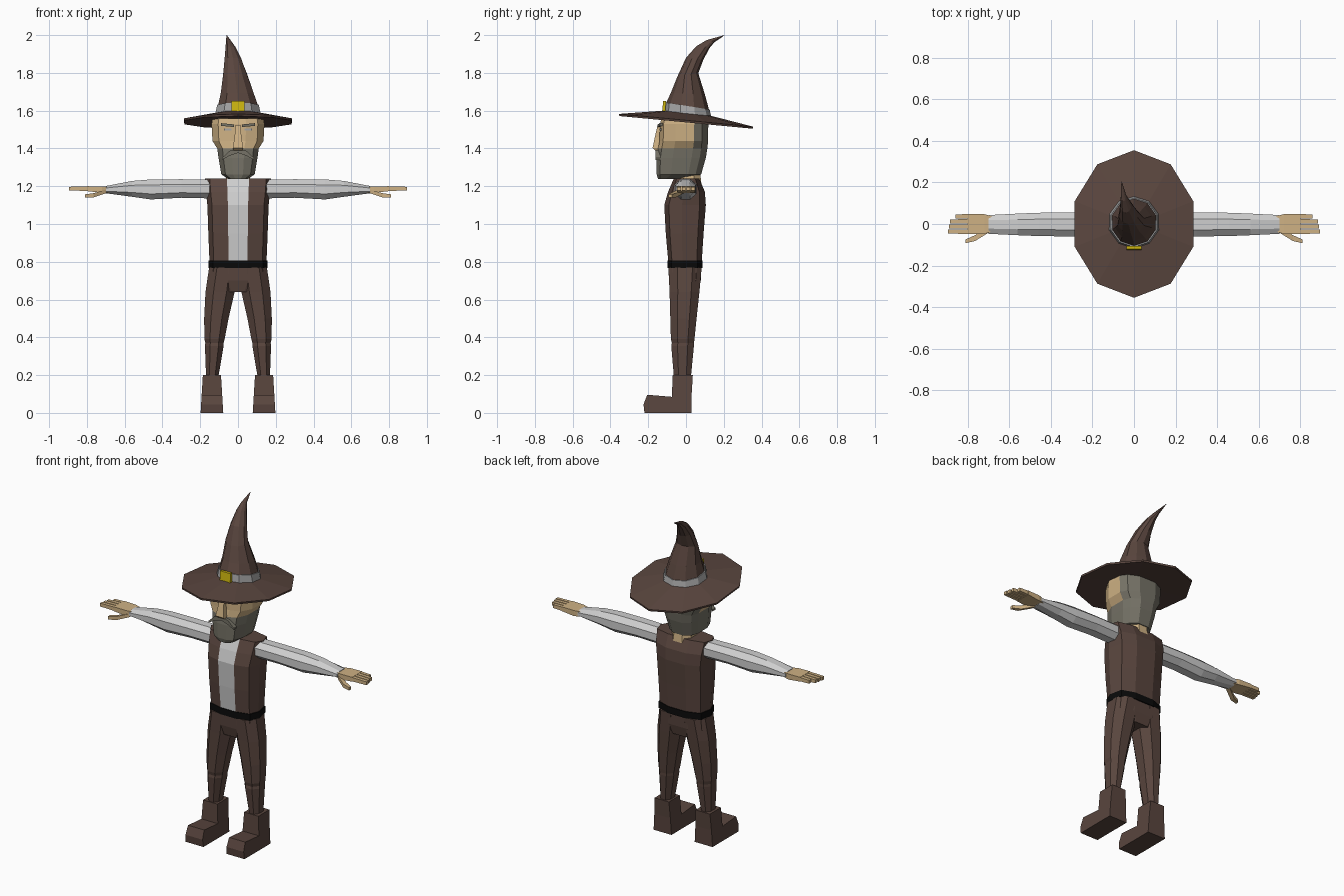
import bpy, bmesh, math


def mat(name, r, g, b):
    m = bpy.data.materials.new(name)
    m.diffuse_color = (r, g, b, 1)
    return m


BROWN = mat("brown cloth", 0.10, 0.060, 0.048)
SHIRT = mat("pale shirt", 0.62, 0.62, 0.62)
BAND = mat("grey band", 0.38, 0.38, 0.38)
HAIR = mat("grey hair", 0.18, 0.17, 0.135)
SKIN = mat("skin", 0.62, 0.44, 0.23)
GOLD = mat("yellow buckle", 0.62, 0.47, 0.005)
BLACK = mat("black leather", 0.003, 0.003, 0.003)


def both(half):
    """Close a right-half outline by mirroring it in x."""
    return half + [(-x, y) for x, y in reversed(half) if x]


def ngon(n, start=0.0):
    return [(math.cos(start + i * math.tau / n), math.sin(start + i * math.tau / n)) for i in range(n)]


BOX = [(-1, -1), (1, -1), (1, 1), (-1, 1)]
OCT = [(-.45, -1), (.45, -1), (1, -.45), (1, .45), (.45, 1), (-.45, 1), (-1, .45), (-1, -.45)]
TEN = ngon(10, math.pi / 2)
TORSO = both([(.33, -1), (.85, -.78), (1, -.15), (.9, .7), (.4, 1)])
HEAD = both([(.3, -1), (.75, -.85), (1, -.35), (1, .42), (.85, .75), (.4, 1)])


def level(prof, cx, cy, z, hx, hy, tilt=0.0):
    """Horizontal cross-section; tilt lifts the back."""
    return [(cx + hx * x, cy + hy * y, z + tilt * hy * y) for x, y in prof]


def across(prof, x, cy, cz, hy, hz):
    """Cross-section facing along x."""
    return [(x, cy + hy * a, cz + hz * b) for a, b in prof]


def loft(name, rings, mats, rule=None, mirror=False):
    """Skin a row of cross-sections and cap the ends."""
    bm = bmesh.new()
    rows = [[bm.verts.new(p) for p in r] for r in rings]
    n = len(rows[0])
    for a, b in zip(rows, rows[1:]):
        for i in range(n):
            j = (i + 1) % n
            bm.faces.new((a[i], a[j], b[j], b[i]))
    bm.faces.new(rows[0][::-1])
    bm.faces.new(rows[-1])
    bmesh.ops.recalc_face_normals(bm, faces=bm.faces)
    if rule:
        for f in bm.faces:
            f.material_index = rule(f.calc_center_median(), f.normal)
    me = bpy.data.meshes.new(name)
    bm.to_mesh(me)
    bm.free()
    for m in mats:
        me.materials.append(m)
    ob = bpy.data.objects.new(name, me)
    bpy.context.collection.objects.link(ob)
    if mirror:
        ob.modifiers.new("mirror", 'MIRROR')
    return ob


# Hat: brim, bent crown, band and buckle
loft("hat_brim", [level(TEN, 0, 0, z, rx, ry, t) for z, rx, ry, t in (
    (1.550, .10, .11, -.095), (1.538, .298, .353, -.095),
    (1.549, .30, .355, -.095), (1.588, .11, .12, -.10))], [BROWN])
loft("hat_crown", [level(TEN, *r) for r in (
    (0, .01, 1.57, .12, .122, -.15), (0, .008, 1.625, .11, .113, -.15),
    (-.004, .010, 1.69, .092, .09, -.05), (-.015, .010, 1.79, .067, .055, .15),
    (-.027, .046, 1.875, .046, .046, -.10), (-.04, .09, 1.937, .027, .036, -.10),
    (-.05, .13, 1.968, .014, .02, -.3), (-.06, .205, 2.0, .001, .001))], [BROWN])
loft("hat_band", [level(TEN, 0, .009, 1.575, .127, .127, -.13),
                  level(TEN, 0, .007, 1.625, .116, .118, -.16)], [BAND])
loft("hat_buckle", [level(BOX, 0, -.118, 1.595, .035, .008),
                    level(BOX, 0, -.113, 1.652, .035, .008)], [GOLD])

# Head: skin face, with hair behind and beard below
loft("head", [level(HEAD, 0, (a + b) / 2, z, hx, (b - a) / 2) for z, hx, a, b in (
    (1.238, .05, -.148, -.03), (1.262, .088, -.155, .08), (1.35, .103, -.155, .105),
    (1.40, .110, -.148, .113), (1.44, .135, -.140, .117), (1.53, .14, -.138, .118),
    (1.558, .135, -.13, .112))], [HAIR, SKIN],
    lambda c, n: int(c.z > 1.40 and c.y < .03))
loft("nose", [level(BOX, 0, cy, z, hx, hy) for z, cy, hx, hy in (
    (1.385, -.145, .022, .012), (1.402, -.15, .028, .027),
    (1.46, -.145, .018, .02), (1.525, -.138, .014, .012))], [SKIN])
loft("moustache", [across(BOX, x, -.148, z, .014, h) for x, z, h in (
    (0, 1.388, .012), (.045, 1.374, .013), (.085, 1.345, .005))], [HAIR], mirror=True)
loft("brow", [across(BOX, .02, -.138, 1.520, .012, .007),
              across(BOX, .09, -.126, 1.527, .012, .007)], [HAIR], mirror=True)
loft("eye", [across(BOX, .035, -.138, 1.500, .003, .006),
             across(BOX, .075, -.132, 1.500, .005, .006)], [BAND], mirror=True)
loft("neck", [level(OCT, 0, .015, z, r, r) for z, r in ((1.18, .07), (1.29, .058))], [SKIN])

# Torso: vest with a pale shirt strip down the front
loft("torso", [level(TORSO, 0, (a + b) / 2, z, hx, (b - a) / 2) for z, hx, a, b in (
    (.78, .150, -.092, .082), (.95, .157, -.107, .093), (1.10, .162, -.115, .105),
    (1.17, .170, -.095, .100), (1.24, .176, -.065, .070))], [BROWN, SHIRT],
    lambda c, n: int(abs(c.x) < .01 and n.y < -.5))
loft("belt", [level(TORSO, 0, -.005, z, .157, .093) for z in (.768, .808)], [BLACK])
loft("pelvis", [level(TORSO, 0, -.006, z, hx, hy) for z, hx, hy in (
    (.64, .10, .07), (.70, .160, .084), (.78, .152, .088))], [BROWN])

# Arms and hands
loft("sleeve", [across(OCT, *r) for r in (
    (.12, 0, 1.185, .055, .050), (.30, -.002, 1.188, .058, .049),
    (.46, -.002, 1.183, .056, .053), (.56, -.002, 1.186, .052, .042),
    (.70, -.002, 1.182, .045, .019))], [SHIRT], mirror=True)
loft("palm", [across(BOX, *r) for r in (
    (.68, 0, 1.182, .036, .014), (.72, 0, 1.182, .047, .017),
    (.80, 0, 1.187, .048, .013))], [SKIN], mirror=True)
for word, y, tip in (("little", .037, .86), ("ring", .013, .885), ("middle", -.012, .89), ("index", -.037, .895)):
    loft(word + "_finger", [across(BOX, .78, y, 1.187, .0105, .012),
                            across(BOX, tip, y, 1.187, .0095, .010)], [SKIN], mirror=True)
loft("thumb", [across(BOX, *r) for r in (
    (.70, -.028, 1.172, .014, .010), (.765, -.068, 1.152, .014, .011),
    (.81, -.083, 1.148, .009, .009))], [SKIN], mirror=True)

# Legs, with a small fold at the knee
loft("trouser_leg", [level(OCT, (a + b) / 2, (c + d) / 2, z, (b - a) / 2, (d - c) / 2)
                     for z, a, b, c, d in (
    (.77, .002, .153, -.093, .083), (.64, .018, .172, -.087, .071),
    (.50, .050, .179, -.083, .056), (.39, .071, .178, -.080, .045),
    (.37, .076, .173, -.075, .042), (.355, .076, .175, -.078, .042),
    (.19, .104, .169, -.064, .026))], [BROWN], mirror=True)

# Boots: side outline given a width that narrows upward
SIDE = [(.028, 0), (.030, .10), (.036, .2), (-.070, .2), (-.075, .085),
        (-.205, .096), (-.225, .045), (-.220, 0)]
loft("boot", [[(.138 + s * (.060 - .06 * z), y, z) for y, z in SIDE] for s in (-1, 1)],
     [BROWN], mirror=True)
